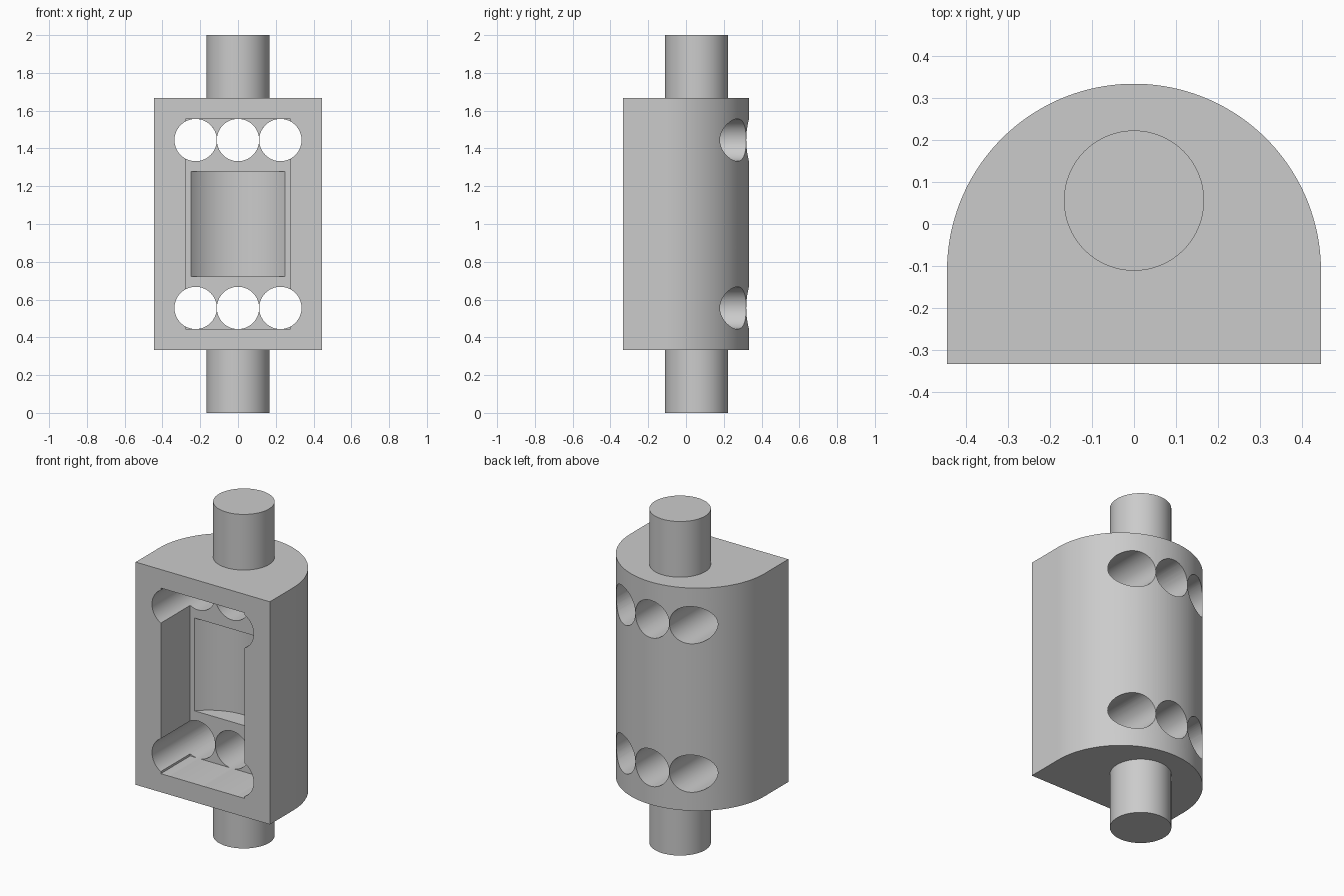
import bpy, bmesh, math
from mathutils import Matrix

if "Cube" in bpy.data.objects:
    bpy.data.objects.remove(bpy.data.objects["Cube"])

grey = bpy.data.materials.new("plain grey")
grey.diffuse_color = (0.6, 0.6, 0.6, 1)
grey.use_nodes = True
grey.node_tree.nodes["Principled BSDF"].inputs["Base Color"].default_value = grey.diffuse_color


def prism(name, outline, z0, z1):
    """Upright prism from an anticlockwise xy outline."""
    bm = bmesh.new()
    face = bm.faces.new([bm.verts.new((x, y, z0)) for x, y in outline])
    top = bmesh.ops.extrude_face_region(bm, geom=[face])["geom"]
    bmesh.ops.translate(bm, vec=(0, 0, z1 - z0),
                        verts=[v for v in top if isinstance(v, bmesh.types.BMVert)])
    bmesh.ops.recalc_face_normals(bm, faces=bm.faces)
    mesh = bpy.data.meshes.new(name)
    bm.to_mesh(mesh)
    bm.free()
    mesh.materials.append(grey)
    obj = bpy.data.objects.new(name, mesh)
    bpy.context.collection.objects.link(obj)
    return obj


def arc(cy, r, a0, a1, n):
    return [(r * math.cos(a0 + (a1 - a0) * i / n), cy + r * math.sin(a0 + (a1 - a0) * i / n))
            for i in range(n + 1)]


def activate(obj):
    bpy.ops.object.select_all(action='DESELECT')
    obj.select_set(True)
    bpy.context.view_layer.objects.active = obj


def cut(obj, cutter):
    activate(obj)
    mod = obj.modifiers.new("cut", 'BOOLEAN')
    mod.operation, mod.solver, mod.object = 'DIFFERENCE', 'EXACT', cutter
    bpy.ops.object.modifier_apply(modifier=mod.name)
    bpy.data.objects.remove(cutter)


# Body: flat front, half-round back
W, FRONT = 0.4444, -0.3333
body = prism("body", [(-W, FRONT), (W, FRONT)] + arc(-0.1111, W, 0, math.pi, 96),
             0.3333, 1.6667)

# Rectangular pocket in the front
P, WALL = 0.2778, -0.0556
cut(body, prism("pocket_cutter", [(-P, -0.5), (P, -0.5), (P, WALL), (-P, WALL)],
                0.4444, 1.5556))

# Shallow curved recess in the back wall of the pocket
R, CY = 0.3333, -0.2778
a = math.asin((WALL - CY) / R)
side = R * math.cos(a)
cut(body, prism("recess_cutter", [(-side, -0.15), (side, -0.15)]
                + arc(CY, R, a, math.pi - a, 48), 0.7222, 1.2778))

# Two rows of three round holes running front to back
for z in (0.5556, 1.4444):
    for x in (-0.2245, 0, 0.2245):
        hole = prism("hole_cutter", arc(0, 0.1119, 0, 2 * math.pi, 64)[:-1], -0.6, 0.6)
        hole.data.transform(Matrix.Translation((x, 0, z)) @ Matrix.Rotation(math.pi / 2, 4, 'X'))
        cut(body, hole)

# Round pins at both ends
circle = arc(0.0556, 0.1667, 0, 2 * math.pi, 64)[:-1]
pins = [prism("lower_pin", circle, 0, 0.335), prism("upper_pin", circle, 1.665, 2)]

for obj in [body] + pins:
    activate(obj)
    bpy.ops.object.shade_smooth_by_angle(angle=math.radians(30))
